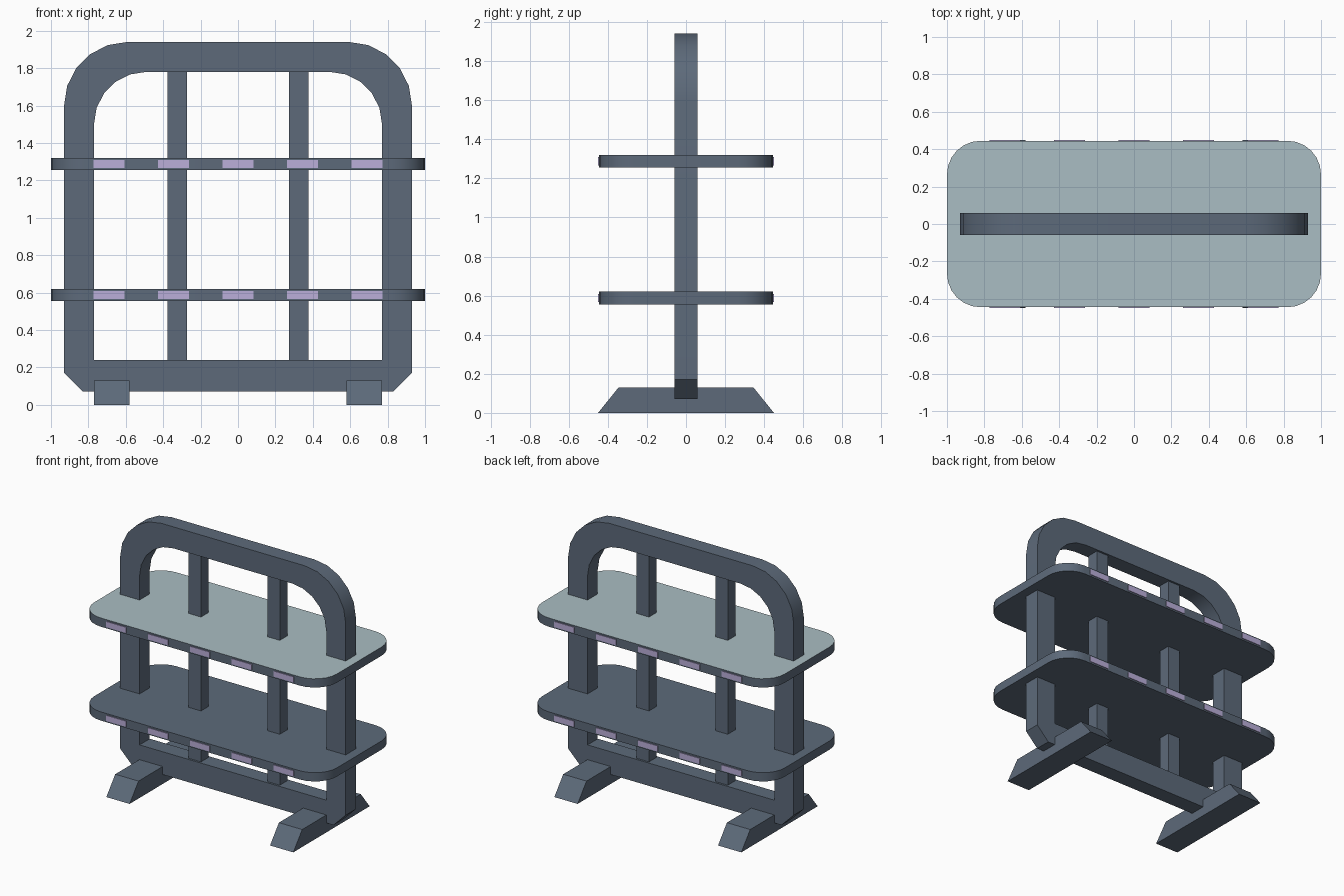
import bpy, bmesh, math

if "Cube" in bpy.data.objects:
    bpy.data.objects.remove(bpy.data.objects["Cube"])


def lin(c):
    c /= 255
    return c / 12.92 if c <= 0.04045 else ((c + 0.055) / 1.055) ** 2.4


def material(name, rgb):
    m = bpy.data.materials.new(name)
    m.diffuse_color = [lin(c) for c in rgb] + [1]
    m.use_nodes = True
    m.node_tree.nodes["Principled BSDF"].inputs["Base Color"].default_value = m.diffuse_color
    return m


slate = material("slate grey", (93, 106, 122))
teal = material("pale teal", (170, 189, 195))
lilac = material("lilac", (187, 175, 218))


def finish(name, bm, mats, smooth=False):
    bmesh.ops.recalc_face_normals(bm, faces=bm.faces)
    me = bpy.data.meshes.new(name)
    bm.to_mesh(me)
    bm.free()
    ob = bpy.data.objects.new(name, me)
    bpy.context.collection.objects.link(ob)
    for m in mats:
        me.materials.append(m)
    if smooth:
        bpy.ops.object.select_all(action='DESELECT')
        ob.select_set(True)
        bpy.context.view_layer.objects.active = ob
        bpy.ops.object.shade_smooth_by_angle(angle=math.radians(32))
    return ob


def extrude(bm, points, vec):
    face = bm.faces.new([bm.verts.new(p) for p in points])
    out = bmesh.ops.extrude_face_region(bm, geom=[face])
    bmesh.ops.translate(bm, vec=vec,
                        verts=[g for g in out["geom"] if isinstance(g, bmesh.types.BMVert)])


def box(name, lo, hi, mat):
    bm = bmesh.new()
    (x0, y0, z0), (x1, y1, z1) = lo, hi
    extrude(bm, [(x0, y0, z0), (x1, y0, z0), (x1, y1, z0), (x0, y1, z0)], (0, 0, z1 - z0))
    return finish(name, bm, [mat])


def arc(cx, cy, r, a0, n):
    return [(cx + r * math.cos(math.radians(a0 + 90 * i / n)),
             cy + r * math.sin(math.radians(a0 + 90 * i / n))) for i in range(n + 1)]


# Upright frame: outer and inner loops bridged into a closed ring
outer = [(0.83, 0.07), (0.93, 0.17)] + arc(0.59, 1.60, 0.34, 0, 5)
inner = [(0.77, 0.24), (0.77, 0.24)] + arc(0.49, 1.50, 0.28, 0, 5)
outer += [(-x, z) for x, z in reversed(outer)]
inner += [(-x, z) for x, z in reversed(inner)]
bm = bmesh.new()
rings = [[bm.verts.new((x, y, z)) for x, z in loop]
         for loop, y in ((outer, -0.06), (inner, -0.06), (inner, 0.06), (outer, 0.06))]
n = len(outer)
for k in range(4):
    a, b = rings[k], rings[(k + 1) % 4]
    for i in range(n):
        j = (i + 1) % n
        bm.faces.new((a[i], a[j], b[j], b[i]))
bmesh.ops.remove_doubles(bm, verts=bm.verts, dist=0.0001)
finish("upright_frame", bm, [slate], True)

# Rounded shelves with label plates on both long edges
R = 0.18
for level, z0, z1, top in (("lower", 0.555, 0.62, slate), ("upper", 1.255, 1.32, teal)):
    pts = []
    for sx, sy, a in ((1, 1, 0), (-1, 1, 90), (-1, -1, 180), (1, -1, 270)):
        pts += arc(sx * (1 - R), sy * (0.445 - R), R, a, 6)
    bm = bmesh.new()
    extrude(bm, [(x, y, z0) for x, y in pts], (0, 0, z1 - z0))
    for f in bm.faces:
        if f.calc_center_median().z > z1 - 0.001:
            f.material_index = 1
    finish(level + "_shelf", bm, [slate, top], True)
    zc = (z0 + z1) / 2
    for s in (-1, 1):
        for i in range(5):
            x = -0.69 + 0.345 * i
            ya, yb = sorted((s * 0.442, s * 0.45))
            box(level + "_label_plate", (x - 0.082, ya, zc - 0.021), (x + 0.082, yb, zc + 0.021), lilac)

for s in (-1, 1):
    # Inner uprights
    box("inner_upright", (s * 0.325 - 0.051, -0.045, 0.22), (s * 0.325 + 0.051, 0.045, 1.80), slate)
    # Trapezoid feet
    bm = bmesh.new()
    x = s * 0.675 - 0.096
    extrude(bm, [(x, -0.45, 0), (x, 0.45, 0), (x, 0.345, 0.13), (x, -0.345, 0.13)], (0.192, 0, 0))
    finish("foot", bm, [slate])
